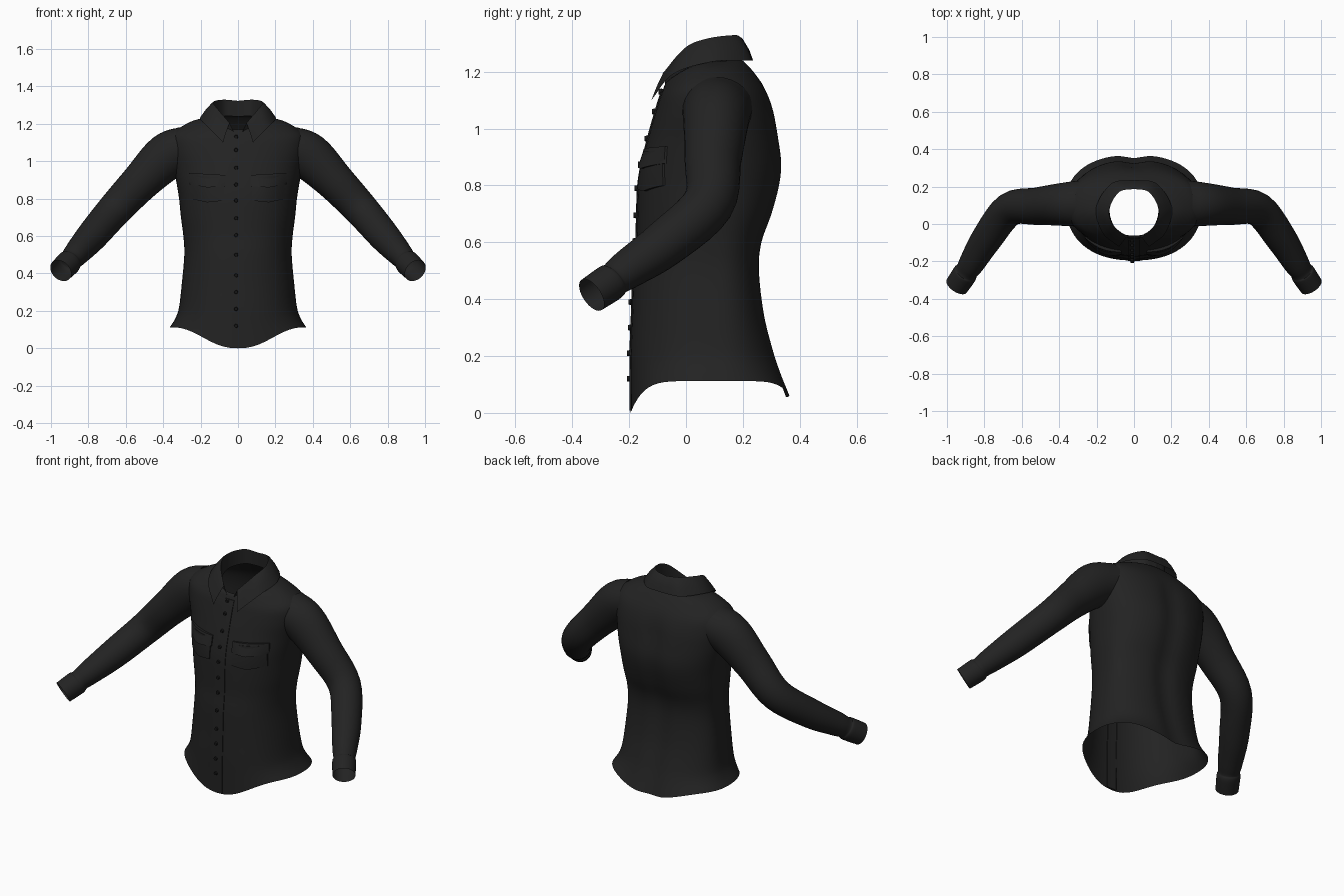
import bpy, bmesh, math
from mathutils import Vector
from mathutils.bvhtree import BVHTree

if "Cube" in bpy.data.objects:
    bpy.data.objects.remove(bpy.data.objects["Cube"])


def colour(name, value):
    m = bpy.data.materials.new(name)
    m.diffuse_color = (value, value, value, 1)
    m.use_nodes = True
    m.node_tree.nodes["Principled BSDF"].inputs["Base Color"].default_value = m.diffuse_color
    return m


CLOTH = colour("black cloth", 0.0165)
BUTTON = colour("dark button", 0.008)


def spline(points, steps):
    """Catmull-Rom curve through tuples of any length."""
    out, n = [], len(points)
    for i in range(n - 1):
        p1, p2 = points[i], points[i + 1]
        p0 = points[i - 1] if i else [2 * a - b for a, b in zip(p1, p2)]
        p3 = points[i + 2] if i + 2 < n else [2 * b - a for a, b in zip(p1, p2)]
        for k in range(steps):
            t = k / steps
            out.append([0.5 * (2 * b + (c - a) * t + (2 * a - 5 * b + 4 * c - d) * t * t
                               + (3 * b - a - 3 * c + d) * t ** 3)
                        for a, b, c, d in zip(p0, p1, p2, p3)])
    return out + [list(points[-1])]


def loft(name, rows, closed=False, mat=CLOTH, angle=50):
    """Skin a list of equally long point rows."""
    bm = bmesh.new()
    grid = [[bm.verts.new(p) for p in r] for r in rows]
    n = len(rows[0])
    for a, b in zip(grid, grid[1:]):
        for j in range(n if closed else n - 1):
            k = (j + 1) % n
            bm.faces.new((a[j], a[k], b[k], b[j]))
    return finish(name, bm, mat, angle)


def finish(name, bm, mat, angle=50):
    me = bpy.data.meshes.new(name)
    bm.to_mesh(me)
    bm.free()
    ob = bpy.data.objects.new(name, me)
    bpy.context.collection.objects.link(ob)
    me.materials.append(mat)
    bpy.ops.object.select_all(action='DESELECT')
    bpy.context.view_layer.objects.active = ob
    ob.select_set(True)
    bpy.ops.object.shade_smooth_by_angle(angle=math.radians(angle))
    return ob


# Body: half width, front y, back y, height at front / side / back, height falloff
LEVELS = [
    (.365, -.195, .37, .0, .112, .055, 6), (.335, -.195, .335, .12, .16, .15, 5),
    (.315, -.195, .31, .22, .22, .23, 3), (.30, -.19, .28, .35, .35, .35, 2),
    (.287, -.185, .263, .5, .5, .5, 2), (.292, -.175, .272, .6, .6, .6, 2),
    (.305, -.172, .308, .7, .7, .7, 2), (.315, -.168, .335, .8, .8, .8, 2),
    (.328, -.155, .342, .88, .88, .88, 2), (.345, -.13, .33, .98, .97, .97, 2),
    (.36, -.11, .312, 1.05, 1.06, 1.06, 2), (.35, -.092, .285, 1.11, 1.145, 1.13, 1.6),
    (.27, -.08, .245, 1.14, 1.203, 1.19, 1.5), (.2, -.072, .21, 1.16, 1.228, 1.23, 1.5),
    (.14, -.062, .19, 1.17, 1.235, 1.245, 1.5)]


def body_ring(level, n=72):
    hw, yf, yb, zf, zs, zb, p = level
    cy = .08 + .03 * min(1, max(0, (1.2 - zs) * 4))
    ring = []
    for i in range(n):
        a = 2 * math.pi * i / n
        c, s = math.cos(a), math.sin(a)
        x = hw * math.copysign(abs(c) ** .87, c)
        h = abs(s) ** .87
        y = cy + (yb - cy if s > 0 else yf - cy) * math.copysign(1, s) * math.copysign(h, s)
        z = zs + ((zb if s > 0 else zf) - zs) * abs(s) ** p
        if s > 0 and zs < 1.18:                     # hollow along the spine
            y -= .018 * math.exp(-(x / .06) ** 2) * min(1, (1.18 - zs) * 6)
        ring.append((x, y, z))
    return ring


body = loft("shirt_body", [body_ring(l) for l in spline(LEVELS, 4)], closed=True)
tree = BVHTree.FromPolygons([v.co for v in body.data.vertices],
                            [p.vertices[:] for p in body.data.polygons])


def front_y(x, z):
    hit = tree.ray_cast(Vector((x, -1, z)), Vector((0, 1, 0)))[0]
    return hit.y if hit and hit.y < .1 else -.19


# Sleeves: centre x, y, z, then radius across the arm and radius in depth
ARM = [(.27, .11, 1.075, .115, .125), (.38, .105, 1.025, .125, .115), (.52, .095, .89, .104, .1),
       (.665, .078, .735, .092, .09), (.785, -.075, .595, .083, .083), (.865, -.205, .505, .068, .07),
       (.893, -.25, .472, .06, .061), (.905, -.268, .458, .067, .066), (.948, -.332, .415, .064, .064)]


def sleeve(side):
    path = spline(ARM, 5)
    rows = []
    for i, p in enumerate(path):
        a, b = path[max(0, i - 1)], path[min(len(path) - 1, i + 1)]
        t = (Vector(b[:3]) - Vector(a[:3])).normalized()
        v = (Vector((0, 1, 0)) - t * t.y).normalized()
        w = t.cross(v)
        row = []
        for j in range(32):
            ang = side * 2 * math.pi * j / 32
            q = Vector(p[:3]) + w * p[3] * math.cos(ang) + v * p[4] * math.sin(ang)
            row.append((q.x * side, q.y, q.z))
        rows.append(row)
    loft("sleeve_right" if side > 0 else "sleeve_left", rows, closed=True)


# Collar: stand, fold line and turned-down leaf, each from centre back to front
STAND = [(0, .19, 1.24), (.08, .17, 1.24), (.13, .08, 1.225), (.10, -.02, 1.185), (.015, -.075, 1.14)]
FOLD = [(0, .188, 1.323), (.08, .17, 1.329), (.132, .08, 1.318), (.115, .0, 1.287), (.045, -.072, 1.205)]
LEAF = [(0, .236, 1.24), (.12, .217, 1.24), (.202, .09, 1.235), (.17, -.045, 1.192), (.08, -.122, 1.10)]


def mirrored(points):
    half = spline(points, 8)
    return [[-x, y, z] for x, y, z in half[:0:-1]] + half


stand, fold, leaf = (mirrored(c) for c in (STAND, FOLD, LEAF))
outer_fold = [[x * 1.07, y + (.012 if y > .08 else -.008), z - .008] for x, y, z in fold]
loft("collar", [stand, fold, outer_fold,
                [[(a + b) / 2 * 1.02 for a, b in zip(p, q)][:2] + [(p[2] + q[2]) / 2]
                 for p, q in zip(outer_fold, leaf)], leaf], angle=70)


def patch(name, x0, x1, z0, z1, lift, slant=0, dip=0, nx=12, nz=10):
    """Cloth panel laid on the chest, its rim turned in to the body."""
    rows = []
    for j in range(nz + 1):
        v = min(1, max(0, (j - 1) / (nz - 2)))
        row = []
        for i in range(nx + 1):
            u = min(1, max(0, (i - 1) / (nx - 2)))
            x = x0 + (x1 - x0) * u
            low = z0 - dip * (1 - abs(2 * u - 1))
            z = low + (z1 - low) * v + slant * abs(x)
            rim = i in (0, nx) or j in (0, nz)
            row.append((x, front_y(x, z) + (.004 if rim else -lift(u, v)), z))
        rows.append(row)
    loft(name, rows, angle=40)


for side in (1, -1):
    sleeve(side)
    tag = "right" if side > 0 else "left"
    ends = sorted((side * .075, side * .255))
    patch("pocket_" + tag, *ends, .785, .91,
          lambda u, v: .007 + .014 * math.sin(math.pi * u) * (.4 + .6 * v), .06, .015)
    ends = sorted((side * .068, side * .262))
    patch("pocket_flap_" + tag, *ends, .862, .922,
          lambda u, v: .008 + .02 * math.sin(math.pi * u) * (1 - .6 * v), .06, .012)

# Button strip down the front
patch("placket", -.032, .032, .008, 1.14, lambda u, v: .004, nx=6, nz=50)

# Buttons
bm = bmesh.new()
for z in (1.13, 1.06, .965, .875, .79, .695, .605, .5, .39, .3, .21, .12):
    made = bmesh.ops.create_cone(bm, cap_ends=True, segments=12, radius1=.011, radius2=.009, depth=.012)
    for v in made["verts"]:
        x, y, z_local = v.co
        v.co = (x - .01, front_y(-.01, z) - .007 - z_local, z + y)
bmesh.ops.recalc_face_normals(bm, faces=bm.faces)
finish("buttons", bm, BUTTON, 30)
